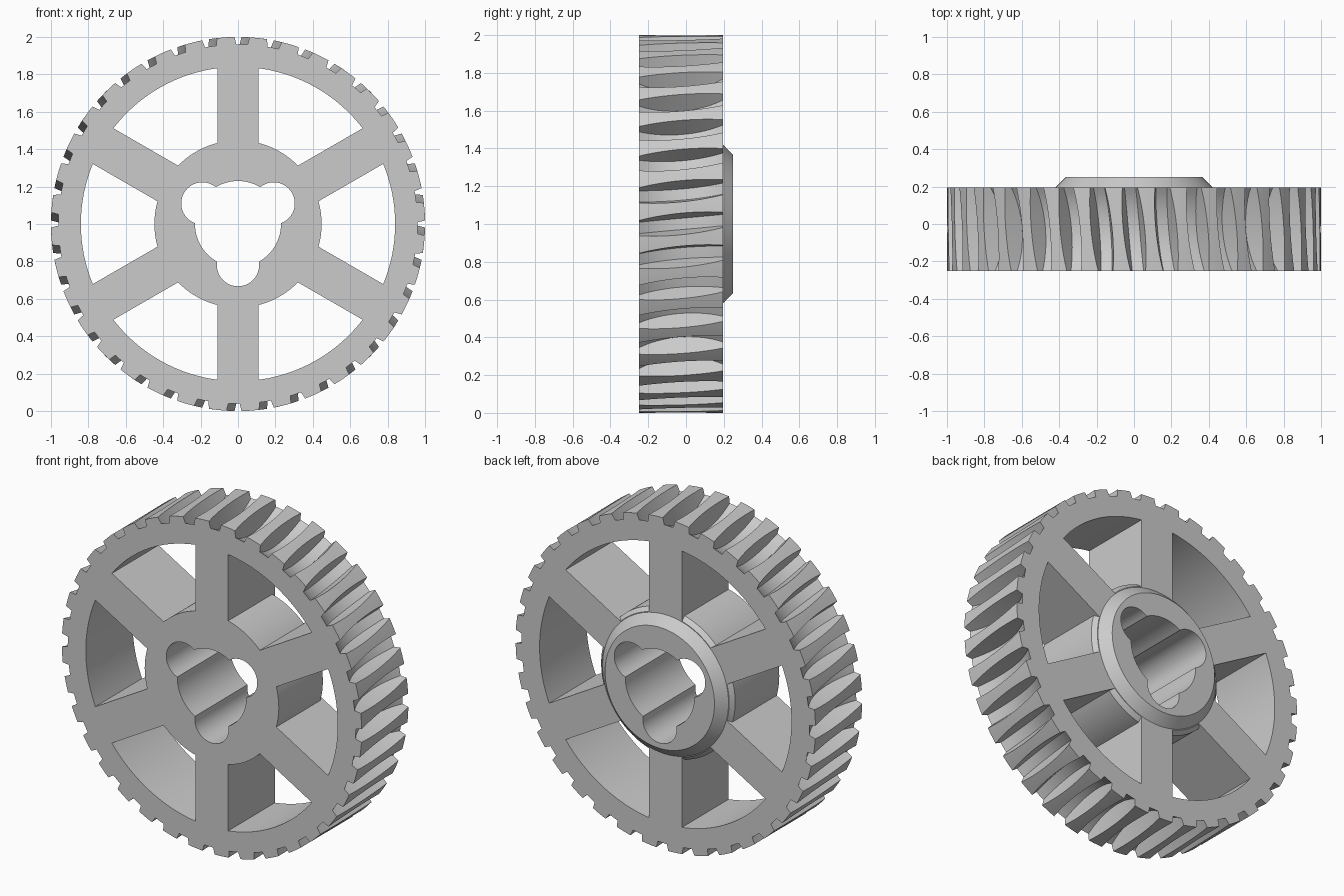
import bpy, bmesh
from math import sin, cos, asin, atan2, acos, pi, radians

if "Cube" in bpy.data.objects:
    bpy.data.objects.remove(bpy.data.objects["Cube"])

FRONT, BACK, HUB_BACK = -0.25, 0.195, 0.25
MID = (FRONT + BACK) / 2
TEETH, SPOKES = 36, 6
RIM_IN, HUB_R, SPOKE_HALF = 0.84, 0.447, 0.11


def polar(r, a, y):
    return (r * cos(a), y, 1 + r * sin(a))


def skin(bm, loops):
    """Closed solid through a series of equal-length loops."""
    rows = [[bm.verts.new(p) for p in loop] for loop in loops]
    n = len(rows[0])
    for a, b in zip(rows, rows[1:]):
        for i in range(n):
            j = (i + 1) % n
            bm.faces.new((a[i], a[j], b[j], b[i]))
    bm.faces.new(rows[0])
    bm.faces.new(rows[-1])


def make_object(name, bm):
    bmesh.ops.recalc_face_normals(bm, faces=bm.faces)
    mesh = bpy.data.meshes.new(name)
    bm.to_mesh(mesh)
    bm.free()
    obj = bpy.data.objects.new(name, mesh)
    bpy.context.collection.objects.link(obj)
    return obj


def tooth_loop(y):
    """Toothed outline; the gaps are deepest mid-width, with a slight twist."""
    worm_r, deepest = 0.41, 0.105
    d = y - MID
    depth = deepest - (worm_r - (worm_r ** 2 - d ** 2) ** 0.5)
    floor = 1 - depth
    fa = 0.03 / floor
    ta = 0.03 + 0.26 * depth
    pitch = 2 * pi / TEETH
    land = pitch - 2 * ta
    outline = [(floor, -fa), (floor, 0), (floor, fa), (1, ta),
               (1, ta + land / 3), (1, ta + 2 * land / 3), (1, pitch - ta)]
    twist = radians(2.5) * d / (BACK - FRONT)
    return [polar(r, k * pitch + a + twist, y)
            for k in range(TEETH) for r, a in outline]


def circle_loop(r, y, twist=0):
    n = TEETH * 7
    return [polar(r, 2 * pi * (i - 1) / n + twist, y) for i in range(n)]


def window_loop(inner, y):
    """Opening between two spokes, at one depth."""
    pts = []
    for r, steps, sign in ((RIM_IN, 28, 1), (inner, 14, -1)):
        half = pi / SPOKES - asin(SPOKE_HALF / r)
        pts += [(r, sign * half * (2 * i / steps - 1)) for i in range(steps + 1)]
    return pts


def bore_outline():
    """Round bore with three rounded lobes."""
    bore, lobe, dist = 0.23, 0.113, 0.22
    cusp = acos((bore ** 2 + dist ** 2 - lobe ** 2) / (2 * bore * dist))
    sweep = atan2(bore * sin(cusp), bore * cos(cusp) - dist)
    pts = []
    for k in range(3):
        base = pi / 6 + k * 2 * pi / 3
        for i in range(25):
            t = sweep * (i / 12 - 1)
            x, z = dist + lobe * cos(t), lobe * sin(t)
            pts.append(((x * x + z * z) ** 0.5, base + atan2(z, x)))
        gap = 2 * pi / 3 - 2 * cusp
        pts += [(bore, base + cusp + gap * i / 12) for i in range(1, 12)]
    return pts


# Toothed wheel with chamfered hub boss on the back
bm = bmesh.new()
rows = 14
loops = [circle_loop(0.87, FRONT, radians(-1.25))]
loops += [tooth_loop(FRONT + (BACK - FRONT) * i / rows) for i in range(rows + 1)]
loops += [circle_loop(0.87, BACK, radians(1.25)), circle_loop(0.42, BACK),
          circle_loop(0.365, HUB_BACK)]
skin(bm, loops)
wheel = make_object("worm_wheel", bm)

# Cutter for the windows between the spokes and the lobed bore
bm = bmesh.new()
for k in range(SPOKES):
    turn = k * 2 * pi / SPOKES
    stations = ((HUB_R, -0.3), (HUB_R, 0.17), (0.4225, 0.197))
    skin(bm, [[polar(r, a + turn, y) for r, a in window_loop(inner, y)]
              for inner, y in stations])
skin(bm, [[polar(r, a, y) for r, a in bore_outline()] for y in (-0.3, 0.3)])
cutter = make_object("opening_cutter", bm)
cutter.hide_render = True

cut = wheel.modifiers.new("openings", 'BOOLEAN')
cut.operation = 'DIFFERENCE'
cut.solver = 'EXACT'
cut.object = cutter
bpy.ops.object.select_all(action='DESELECT')
wheel.select_set(True)
bpy.context.view_layer.objects.active = wheel
bpy.ops.object.modifier_apply(modifier=cut.name)
bpy.data.objects.remove(cutter)

# Plain grey finish
grey = bpy.data.materials.new("light_grey")
grey.use_nodes = True
colour = (0.6, 0.6, 0.6, 1)
grey.diffuse_color = colour
grey.node_tree.nodes["Principled BSDF"].inputs["Base Color"].default_value = colour
wheel.data.materials.clear()
wheel.data.materials.append(grey)
bpy.ops.object.shade_smooth_by_angle(angle=radians(25))
